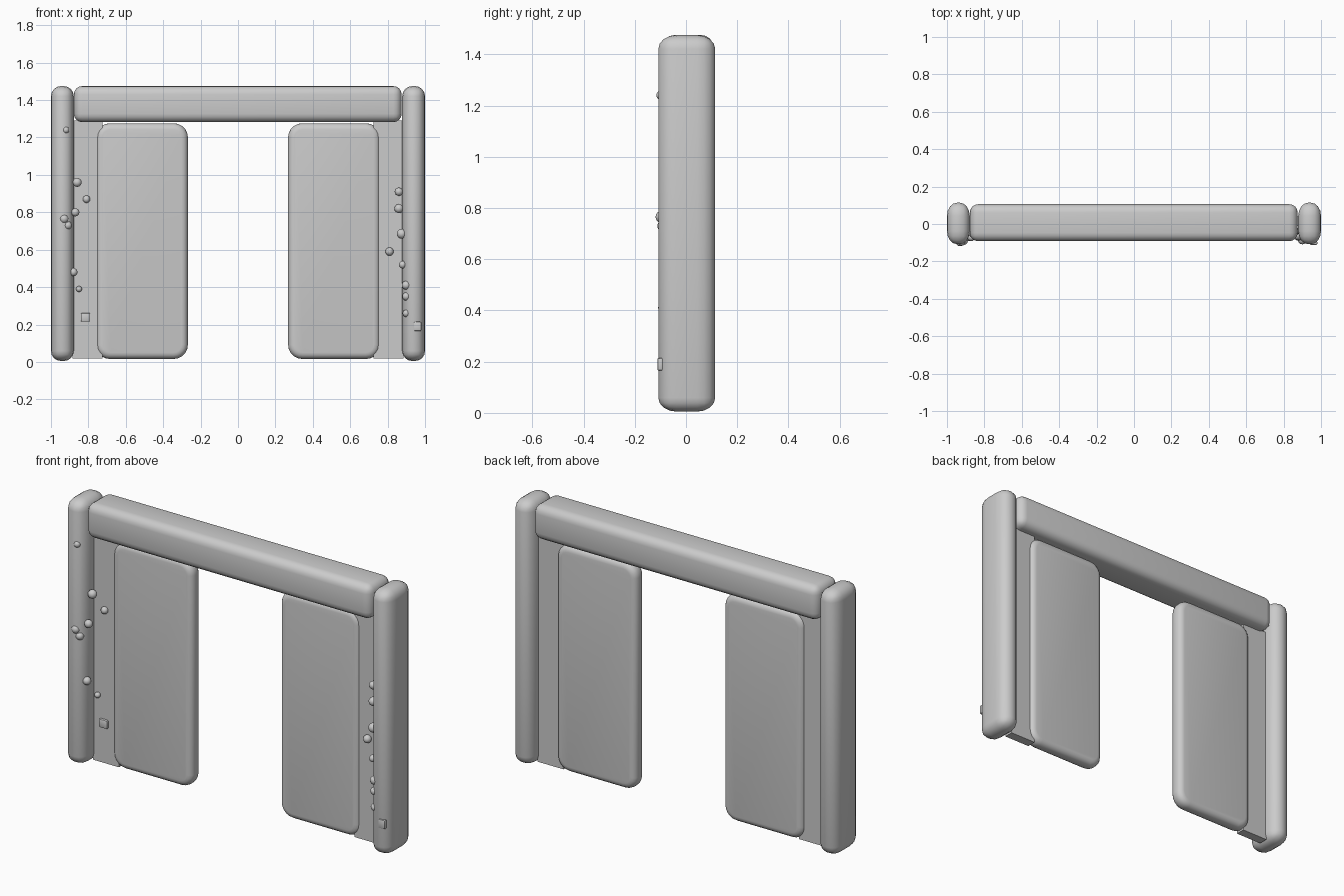
import bpy, bmesh
from mathutils import Matrix, Vector

if "Cube" in bpy.data.objects:
    bpy.data.objects.remove(bpy.data.objects["Cube"])


def rounded_box(name, x, y, z, rim, corner=0.0, segments=4, stretch=1.0):
    """Box from (min, max) ranges; corner rounds the front outline, rim softens all edges.
    stretch makes the rounding longer along y."""
    lo, hi = Vector((x[0], y[0], z[0])), Vector((x[1], y[1], z[1]))
    size, mid = hi - lo, (hi + lo) / 2
    size.y /= stretch
    bm = bmesh.new()
    bmesh.ops.create_cube(bm, size=1, matrix=Matrix.Diagonal((*size, 1)))
    if corner:
        edges = [e for e in bm.edges
                 if abs(e.verts[0].co.y - e.verts[1].co.y) > size.y * 0.5]
        bmesh.ops.bevel(bm, geom=edges, offset=corner, segments=5,
                        profile=0.5, affect='EDGES')
    if rim:
        edges = [e for e in bm.edges if e.calc_face_angle(0) > 0.6]
        bmesh.ops.bevel(bm, geom=edges, offset=rim, segments=segments,
                        profile=0.5, affect='EDGES')
    for v in bm.verts:
        v.co.y *= stretch
    mesh = bpy.data.meshes.new(name)
    bm.to_mesh(mesh)
    bm.free()
    obj = bpy.data.objects.new(name, mesh)
    obj.location = mid
    bpy.context.collection.objects.link(obj)
    bpy.ops.object.select_all(action='DESELECT')
    obj.select_set(True)
    bpy.context.view_layer.objects.active = obj
    bpy.ops.object.shade_smooth_by_angle(angle=0.6)
    return obj


def span(side, a, b):
    return sorted((side * a, side * b))


# Top beam
rounded_box("top_beam", (-0.878, 0.875), (-0.092, 0.106), (1.282, 1.475), 0.045)

# Posts, thick panels and the thin walls joining them
for side, label in ((-1, "left"), (1, "right")):
    rounded_box(label + "_post", span(side, 0.878, 1.0), (-0.108, 0.114), (0.005, 1.475), 0.054,
                stretch=1.3)
    rounded_box(label + "_panel", span(side, 0.268, 0.76), (-0.022, 0.06), (0.016, 1.276),
                0.034, corner=0.075)
    rounded_box(label + "_thin_wall", span(side, 0.725, 0.885), (-0.011, 0.041), (0.018, 1.29), 0.0)

# Small pebbles scattered along the posts and walls: x, y, z, radius
pebbles = [
    (-0.92, -0.098, 1.24, 0.018), (-0.86, -0.05, 0.96, 0.024), (-0.81, -0.015, 0.87, 0.02),
    (-0.87, -0.07, 0.80, 0.022), (-0.93, -0.095, 0.765, 0.024), (-0.91, -0.09, 0.73, 0.022),
    (-0.88, -0.07, 0.48, 0.022), (-0.85, -0.02, 0.39, 0.016),
    (0.86, -0.04, 0.91, 0.022), (0.86, -0.04, 0.82, 0.024), (0.875, -0.06, 0.685, 0.026),
    (0.81, -0.02, 0.59, 0.022), (0.88, -0.07, 0.52, 0.02), (0.90, -0.085, 0.41, 0.024),
    (0.90, -0.085, 0.35, 0.022), (0.90, -0.085, 0.26, 0.02),
]
for i, (x, y, z, r) in enumerate(pebbles):
    bpy.ops.mesh.primitive_uv_sphere_add(segments=12, ring_count=8, radius=r, location=(x, y, z))
    bpy.context.object.name = f"pebble_{i + 1}"
    bpy.ops.object.shade_smooth()

# Small square chips
rounded_box("left_chip", (-0.84, -0.79), (-0.024, -0.005), (0.215, 0.262), 0.006, segments=2)
rounded_box("right_chip", (0.94, 0.98), (-0.112, -0.09), (0.165, 0.215), 0.006, segments=2)
